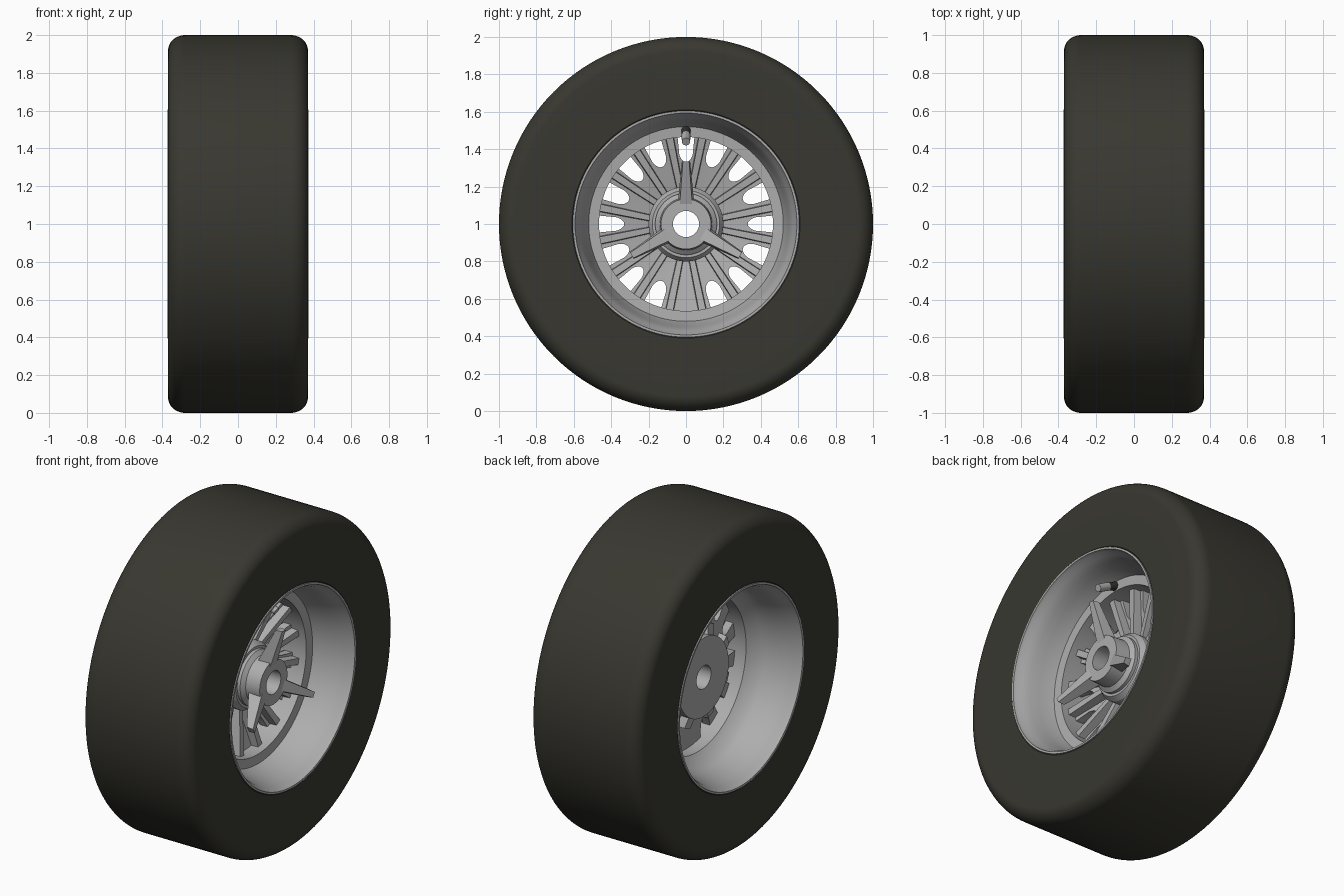
import bpy, bmesh, math
from mathutils import Vector

cube = bpy.data.objects.get("Cube")
if cube:
    bpy.data.objects.remove(cube, do_unlink=True)


def material(name, color):
    m = bpy.data.materials.new(name)
    m.use_nodes = True
    m.diffuse_color = (*color, 1)
    bsdf = m.node_tree.nodes["Principled BSDF"]
    bsdf.inputs["Base Color"].default_value = (*color, 1)
    bsdf.inputs["Roughness"].default_value = 0.6
    return m


RUBBER = material("dark rubber", (0.04, 0.039, 0.03))
METAL = material("grey metal", (0.42, 0.42, 0.42))
BLACK = material("black cap", (0.03, 0.03, 0.025))


def finish(bm, name, mat, smooth=True):
    bmesh.ops.recalc_face_normals(bm, faces=bm.faces)
    mesh = bpy.data.meshes.new(name)
    bm.to_mesh(mesh)
    bm.free()
    mesh.materials.append(mat)
    ob = bpy.data.objects.new(name, mesh)
    bpy.context.collection.objects.link(ob)
    if smooth:
        bpy.ops.object.select_all(action='DESELECT')
        ob.select_set(True)
        bpy.context.view_layer.objects.active = ob
        bpy.ops.object.shade_smooth_by_angle(angle=math.radians(32))
    return ob


def polar(x, r, a, v=0.0):
    """Point on the wheel: axial x, radial r, angle a, tangential offset v."""
    return Vector((x, r * math.cos(a) - v * math.sin(a),
                   1 + r * math.sin(a) + v * math.cos(a)))


def lathe(name, profile, mat, segments=96):
    """Revolve a closed (x, radius) profile about the axle."""
    bm = bmesh.new()
    rings = [[bm.verts.new(polar(x, r, math.tau * i / segments)) for x, r in profile]
             for i in range(segments)]
    n = len(profile)
    for i in range(segments):
        a, b = rings[i], rings[(i + 1) % segments]
        for j in range(n):
            k = (j + 1) % n
            bm.faces.new((a[j], a[k], b[k], b[j]))
    return finish(bm, name, mat)


def add_beam(bm, angle, start, end):
    """Tapered bar; each end is (radius, tangential, half width, back x, front x)."""
    verts = []
    for r, v, w, back, front in (start, end):
        for x, side in ((back, -1), (back, 1), (front, 1), (front, -1)):
            # the front edge is a little narrower than the back
            k = 0.75 if x == front else 1
            verts.append(bm.verts.new(polar(x, r, angle, v + side * w * k)))
    bmesh.ops.convex_hull(bm, input=verts)


def rod(name, a, b, r0, r1, mat):
    bm = bmesh.new()
    d = b - a
    bmesh.ops.create_cone(bm, cap_ends=True, segments=20, radius1=r0, radius2=r1, depth=d.length)
    rot = d.to_track_quat('Z', 'Y')
    for v in bm.verts:
        v.co = rot @ v.co + (a + b) / 2
    return finish(bm, name, mat)


# Tyre: flat sidewalls, rounded shoulders, nearly flat tread
shoulder = []
for i in range(11):
    t = math.pi / 2 * i / 10
    shoulder.append((0.28 + 0.09 * math.cos(t), 0.92 + 0.08 * math.sin(t)))
half = [(0.36, 0.597), (0.37, 0.61), (0.37, 0.8)] + shoulder
lathe("tyre", half + [(-x, r) for x, r in reversed(half)], RUBBER, 128)

# Rim: rolled lips, deep curved barrel and a step carrying the spokes
lip = [(0.36, 0.605), (0.374, 0.605), (0.374, 0.593), (0.355, 0.588),
       (0.33, 0.572), (0.28, 0.557), (0.23, 0.545)]
front_side = lip + [(0.19, 0.537), (0.14, 0.52), (0.135, 0.465)]
back_side = [(-0.08, 0.465), (-0.13, 0.52), (-0.18, 0.537)] + [(-x, r) for x, r in reversed(lip)]
lathe("rim", front_side + back_side, METAL, 128)

# Dished web with round-ended slots open to the rim
SLOTS = 16
STEP = math.tau / SLOTS


def web_x(r):
    return -0.05 + 0.22 * (r - 0.15)


outline = []
for s in range(SLOTS):
    mid = s * STEP
    if s == 12:      # solid land at the bottom
        outline += [polar(0, 0.475, mid + d * STEP / 4) for d in (-1, 0, 1)]
    else:
        width = 0.046 if s % 2 == 0 else 0.05
        for i in range(-6, 7):
            t = math.pi / 2 * i / 6
            outline.append(polar(0, 0.475 - 0.145 * math.cos(t) ** 0.7, mid, width * math.sin(t)))
    outline.append(polar(0, 0.475, mid + STEP / 2))

bm = bmesh.new()
layers = []
for offset in (0.025, -0.025):
    outer, inner = [], []
    for p in outline:
        flat = Vector((0, p.y, p.z - 1))
        a = math.atan2(flat.z, flat.y)
        outer.append(bm.verts.new(polar(web_x(flat.length) + offset, flat.length, a)))
        inner.append(bm.verts.new(polar(web_x(0.15) + offset, 0.15, a)))
    layers += [outer, inner]
fo, fi, bo, bi = layers
n = len(outline)
for i in range(n):
    k = (i + 1) % n
    for a, b in ((fo, fi), (fi, bi), (bi, bo), (bo, fo)):
        bm.faces.new((a[i], a[k], b[k], b[i]))
finish(bm, "spoke_web", METAL)

# Paired ribs spreading from the hub to the rim
bm = bmesh.new()
for s in range(8):
    for side in (-1, 1):
        add_beam(bm, s * math.tau / 8,
                 (0.17, side * 0.028, 0.02, -0.05, 0.04),
                 (0.462, side * 0.088, 0.026, 0.0, 0.09))
finish(bm, "spoke_ribs", METAL, False)

# Hub with a back flange and an open bore
lathe("hub", [(-0.12, 0.07), (-0.12, 0.24), (-0.06, 0.24), (-0.05, 0.2),
              (0.08, 0.2), (0.11, 0.18), (0.11, 0.07)], METAL, 64)

# Short tabs around the back flange
bm = bmesh.new()
for s in range(8):
    a = (s + 0.5) * math.tau / 8
    add_beam(bm, a, (0.2, 0, 0.04, -0.06, -0.11), (0.3, 0, 0.04, -0.04, -0.09))
finish(bm, "flange_tabs", METAL, False)

# Three-armed centre nut
lathe("centre_nut", [(0.1, 0.07), (0.1, 0.165), (0.13, 0.165), (0.15, 0.14),
                     (0.24, 0.134), (0.24, 0.07)], METAL, 64)
bm = bmesh.new()
for s in range(3):
    add_beam(bm, math.pi / 2 + s * math.tau / 3,
             (0.1, 0, 0.045, 0.15, 0.238), (0.335, 0, 0.022, 0.27, 0.31))
finish(bm, "nut_arms", METAL, False)

# Valve: dark base at the rim step, grey stem leaning inward
base = polar(0.13, 0.5, math.pi / 2)
joint = polar(0.19, 0.475, math.pi / 2)
tip = polar(0.26, 0.44, math.pi / 2)
rod("valve_base", base, joint, 0.026, 0.022, BLACK)
rod("valve_stem", joint, tip, 0.024, 0.022, METAL)
